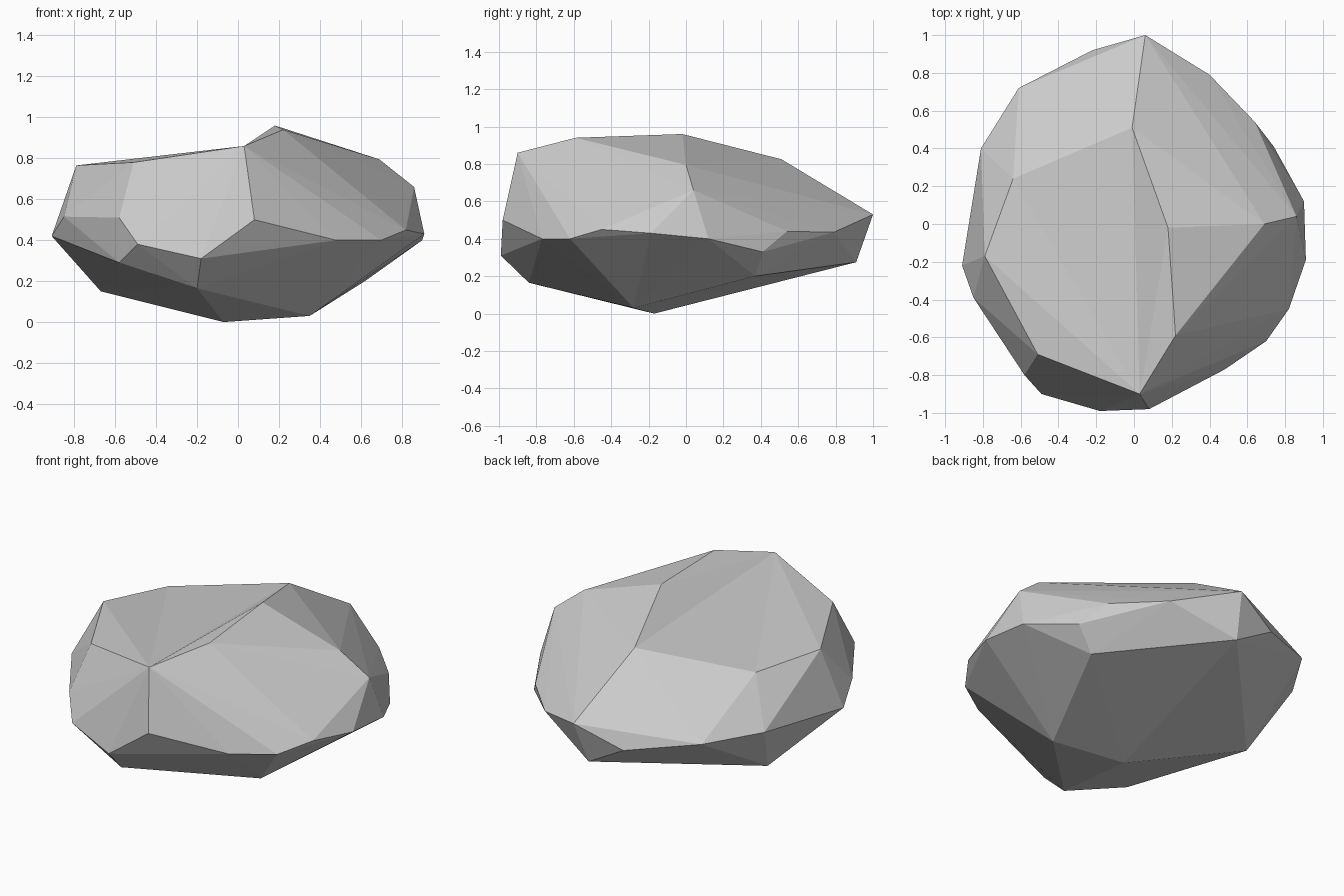
import bpy
import bmesh
import math
from mathutils import Vector

cube = bpy.data.objects.get("Cube")
if cube:
    bpy.data.objects.remove(cube, do_unlink=True)


def make_material(name, color):
    """One flat colour for both viewport and render."""
    mat = bpy.data.materials.new(name)
    mat.use_nodes = True
    mat.diffuse_color = color
    shader = mat.node_tree.nodes["Principled BSDF"]
    shader.inputs["Base Color"].default_value = color
    shader.inputs["Roughness"].default_value = 0.9
    return mat


def add_corners(bm, corners):
    """Add a group of boulder corners and return the new vertices."""
    return [bm.verts.new(Vector(corner)) for corner in corners]


# Corners around the sloping top facet, listed in order from its front tip
top_facet = [
    (.03, -.9, .86), (.22, -.59, .94), (.18, -.02, .96), (-.01, .51, .825),
    (-.64, .24, .74), (-.79, -.17, .765), (-.51, -.69, .78),
]

# Shoulder on the left flank
shoulder = [(.69, 0, .795), (.86, .04, .66)]

# Widest belt, left half then right half
belt_left = [
    (.08, -.98, .5), (.48, -.77, .4), (.7, -.62, .4), (.82, -.45, .45),
    (.91, -.19, .43), (.9, .12, .4), (.74, .41, .33), (.64, .54, .44),
    (.4, .79, .435), (.06, 1, .53),
]
belt_right = [
    (-.22, .92, .41), (-.61, .72, .475), (-.81, .4, .48), (-.91, -.22, .42),
    (-.85, -.39, .515), (-.58, -.8, .51), (-.49, -.9, .38), (-.18, -.99, .31),
]

# Tapered underside
underside = [
    (-.2, -.84, .165), (-.58, -.75, .29), (-.67, .17, .15), (.02, .91, .275),
    (.62, .37, .2), (.35, -.28, .03), (-.07, -.17, 0),
]

# Wrap the corners in a faceted skin
bm = bmesh.new()
rim = add_corners(bm, top_facet)
for group in (shoulder, belt_left, belt_right, underside):
    add_corners(bm, group)
bmesh.ops.convex_hull(bm, input=list(bm.verts), use_existing_faces=False)

# Recut the top facet as a fan so that it dips below the ridge
rim_set = set(rim)
cap = [face for face in bm.faces if rim_set.issuperset(face.verts)]
bmesh.ops.delete(bm, geom=cap, context="FACES_ONLY")
inner_edges = [edge for edge in bm.edges if not edge.link_faces]
bmesh.ops.delete(bm, geom=inner_edges, context="EDGES")
tip = rim[0]
for first, second in zip(rim[1:], rim[2:]):
    bm.faces.new((tip, first, second))

# Tidy loose leftovers, merge almost flat triangles, face outwards
loose = [vert for vert in bm.verts if not vert.link_faces]
bmesh.ops.delete(bm, geom=loose, context="VERTS")
bmesh.ops.dissolve_limit(bm, angle_limit=math.radians(1),
                         verts=list(bm.verts), edges=list(bm.edges))
bmesh.ops.recalc_face_normals(bm, faces=list(bm.faces))
for face in bm.faces:
    face.smooth = False

mesh = bpy.data.meshes.new("boulder")
bm.to_mesh(mesh)
bm.free()
mesh.materials.append(make_material("stone grey", (0.6, 0.6, 0.6, 1)))
boulder = bpy.data.objects.new("boulder", mesh)
bpy.context.collection.objects.link(boulder)
